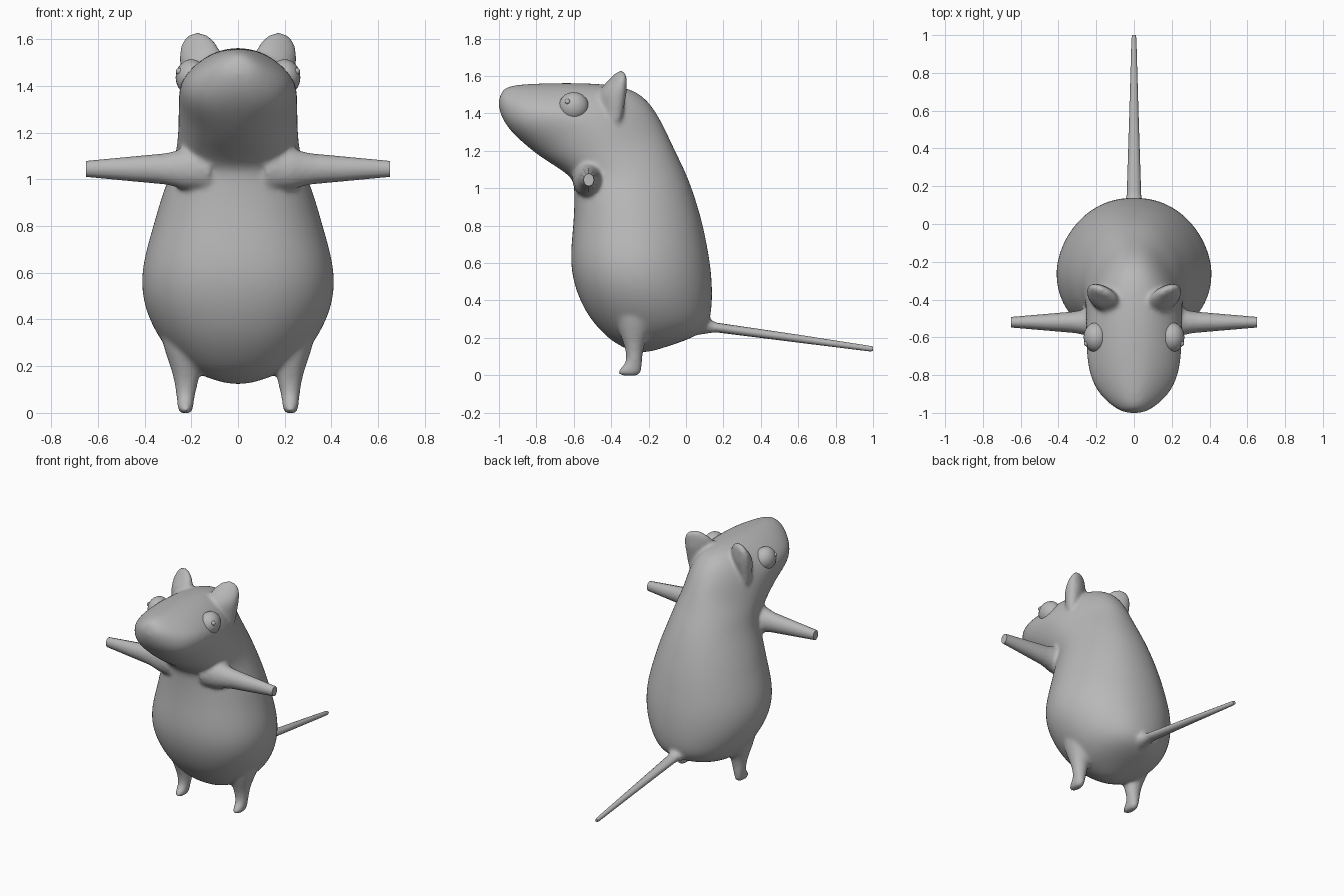
import bpy, bmesh, math
from mathutils import Vector

if "Cube" in bpy.data.objects:
    bpy.data.objects.remove(bpy.data.objects["Cube"])

fur = bpy.data.materials.new("grey fur")
fur.diffuse_color = (0.48, 0.48, 0.48, 1)
fur.use_nodes = True
fur.node_tree.nodes["Principled BSDF"].inputs["Base Color"].default_value = fur.diffuse_color


def loft(name, rings, sides, subsurf=0, power=2.0, taper=None):
    """Skin closed rings given as (centre, half axis u, half axis v)."""
    bm = bmesh.new()
    rows = []
    for k, (c, u, v) in enumerate(rings):
        t = taper[k] if taper else 0
        row = []
        for i in range(sides):
            a = 2 * math.pi * i / sides
            cu, sv = math.cos(a), math.sin(a)
            cu = math.copysign(abs(cu) ** (2 / power), cu)
            sv = math.copysign(abs(sv) ** (2 / power), sv)
            cu *= 1 - t * max(sv, 0)
            row.append(bm.verts.new(Vector(c) + Vector(u) * cu + Vector(v) * sv))
        rows.append(row)
    for a, b in zip(rows, rows[1:]):
        for i in range(sides):
            j = (i + 1) % sides
            bm.faces.new((a[i], a[j], b[j], b[i]))
    bm.faces.new(rows[0][::-1])
    bm.faces.new(rows[-1])
    bmesh.ops.recalc_face_normals(bm, faces=bm.faces)
    return finish(name, bm, subsurf)


def select(objs, active):
    bpy.ops.object.select_all(action='DESELECT')
    for o in objs:
        o.select_set(True)
    bpy.context.view_layer.objects.active = active


def finish(name, bm, subsurf=0):
    me = bpy.data.meshes.new(name)
    bm.to_mesh(me)
    bm.free()
    me.materials.append(fur)
    ob = bpy.data.objects.new(name, me)
    bpy.context.collection.objects.link(ob)
    select([ob], ob)
    bpy.ops.object.shade_smooth_by_angle(angle=math.radians(60))
    if subsurf:
        m = ob.modifiers.new("smooth", 'SUBSURF')
        m.levels = m.render_levels = subsurf
        bpy.ops.object.convert(target='MESH')
    return ob


def ball(name, centre, radii):
    bm = bmesh.new()
    bmesh.ops.create_uvsphere(bm, u_segments=24, v_segments=16, radius=1)
    for v in bm.verts:
        v.co = Vector(c + r * p for c, r, p in zip(centre, radii, v.co))
    finish(name, bm)


# Body and head: front (y, z), back (y, z), half width
profile = [
    (-.27, .122, -.20, .122, .04), (-.34, .150, -.08, .160, .15),
    (-.42, .197, .04, .20, .235), (-.515, .30, .122, .255, .315),
    (-.57, .40, .142, .36, .378), (-.605, .50, .144, .47, .415),
    (-.62, .60, .134, .59, .42), (-.616, .70, .114, .70, .398),
    (-.606, .80, .094, .80, .368), (-.60, .90, .066, .90, .34),
    (-.60, .98, .034, 1.0, .308), (-.603, 1.04, -.006, 1.10, .28),
    (-.64, 1.077, -.056, 1.20, .266), (-.70, 1.117, -.106, 1.31, .26),
    (-.75, 1.147, -.162, 1.42, .259), (-.80, 1.182, -.25, 1.523, .258),
    (-.85, 1.222, -.40, 1.558, .257), (-.90, 1.267, -.60, 1.565, .246),
    (-.943, 1.312, -.76, 1.562, .208), (-.977, 1.362, -.88, 1.557, .145),
    (-.996, 1.41, -.955, 1.545, .09), (-1.006, 1.46, -.987, 1.52, .04),
]
body = loft("body", [((0, (fy + by) / 2, (fz + bz) / 2), (w, 0, 0),
                      (0, (by - fy) / 2, (bz - fz) / 2))
                     for fy, fz, by, bz, w in profile], 24, 2, 2.25,
            [.15 if k < 13 else .3 for k in range(len(profile))])

# Legs and ears: z, centre x, centre y, half x, half y
leg = [(-.004, .225, -.30, .018, .05), (.010, .225, -.305, .034, .068),
       (.035, .225, -.297, .037, .062), (.06, .225, -.279, .039, .048),
       (.10, .223, -.275, .047, .044), (.15, .221, -.277, .058, .053),
       (.20, .225, -.277, .068, .072), (.28, .235, -.272, .088, .105),
       (.40, .25, -.262, .10, .125), (.50, .25, -.26, .09, .10)]
ear = [(1.32, .205, -.385, .03, .03), (1.44, .19, -.39, .055, .06),
       (1.50, .165, -.395, .09, .075), (1.55, .163, -.380, .092, .058),
       (1.59, .168, -.360, .075, .037), (1.615, .172, -.35, .048, .025),
       (1.63, .172, -.347, .02, .012)]
# Arms: x, half y, half z
arm = [(.12, .075, .085), (.25, .064, .075), (.30, .058, .067),
       (.45, .045, .053), (.65, .028, .034)]
shoulder = [(.12, .09, .10), (.23, .078, .09), (.28, .065, .075),
            (.34, .054, .063), (.42, .040, .048)]
# Tail: y, z, half width, half height
tail = [(.06, .270, .045, .032), (.16, .256, .038, .026),
        (.60, .196, .024, .021), (.98, .143, .013, .015), (1.0, .141, .01, .012)]
tail_base = [(.0, .28, .08, .07), (.09, .266, .058, .048),
             (.14, .259, .043, .033), (.22, .247, .030, .020)]


def tail_rings(rows):
    return [((0, y, z), (a, 0, 0), (0, 0, b)) for y, z, a, b in rows]


def arm_rings(rows, s):
    return [((s * x, -.52, 1.045), (0, a, 0), (0, 0, b)) for x, a, b in rows]


fused = [body, loft("tail_base", tail_rings(tail_base), 12)]
for s, side in ((1, "left"), (-1, "right")):
    fused.append(loft(side + "_leg", [((s * x, y, z), (s * a, 0, 0), (0, b, 0))
                                      for z, x, y, a, b in leg], 12, 2))
    fused.append(loft(side + "_ear", [((s * x, y, z), (s * a, .35 * a, 0), (0, b, 0))
                                      for z, x, y, a, b in ear], 12, 2))
    fused.append(loft(side + "_shoulder", arm_rings(shoulder, s), 16))
    loft(side + "_arm", arm_rings(arm, s), 12)
    ball(side + "_eye", (s * .20, -.60, 1.437), (.067, .08, .077))
    ball(side + "_pupil", (s * .250, -.633, 1.463), (.016, .015, .015))
loft("tail", tail_rings(tail), 12)

# Merge body, legs, ears and limb roots into one soft skin
select(fused, body)
bpy.ops.object.join()
skin = body.modifiers.new("skin", 'REMESH')
skin.mode = 'VOXEL'
skin.voxel_size = .011
skin.use_smooth_shade = True
soft = body.modifiers.new("soften", 'SMOOTH')
soft.factor = .5
soft.iterations = 12
